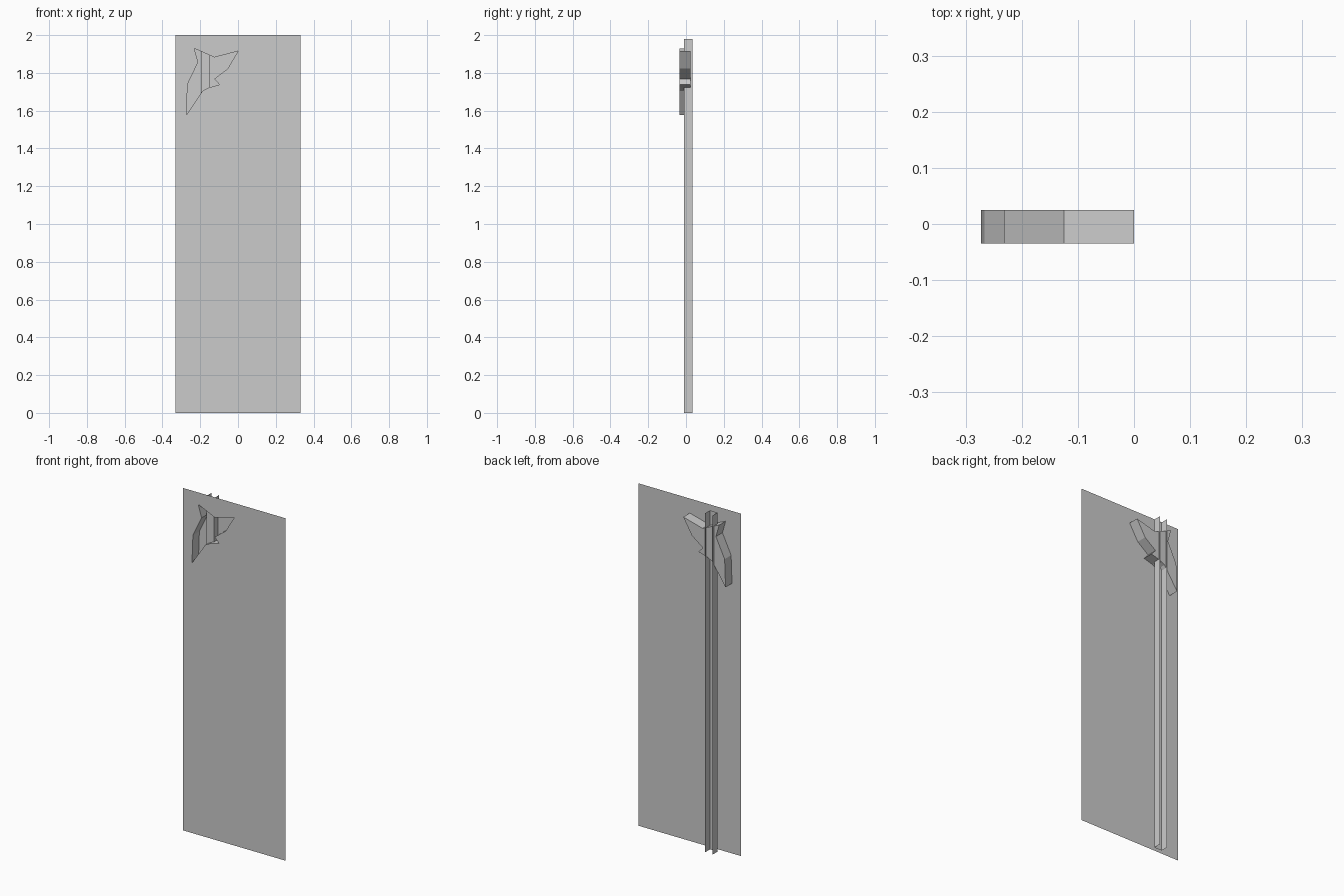
import bpy, bmesh

if "Cube" in bpy.data.objects:
    bpy.data.objects.remove(bpy.data.objects["Cube"])

FRONT, RECESS = -0.035, 0.025      # panel plane and back of the cut-out
RAIL_FRONT, RAIL_BACK = -0.01, 0.035

# Outline of the pointed cut-out (x, z)
star = [(-0.232, 1.93), (-0.125, 1.882), (0.0, 1.915), (-0.055, 1.822),
        (-0.126, 1.768), (-0.098, 1.738), (-0.155, 1.722), (-0.187, 1.705),
        (-0.273, 1.577), (-0.267, 1.74), (-0.211, 1.857)]
sheet = [(-0.33, 0), (0.33, 0), (0.33, 2), (-0.33, 2)]


def loop(bm, pts, y):
    verts = [bm.verts.new((x, y, z)) for x, z in pts]
    edges = [bm.edges.new((verts[i - 1], verts[i])) for i in range(len(verts))]
    return verts, edges


def finish(bm, name):
    me = bpy.data.meshes.new(name)
    bm.to_mesh(me)
    bm.free()
    ob = bpy.data.objects.new(name, me)
    bpy.context.collection.objects.link(ob)
    return ob


# Flat panel with the cut-out
bm = bmesh.new()
edges = loop(bm, sheet, FRONT)[1] + loop(bm, star, FRONT)[1]
bmesh.ops.triangle_fill(bm, use_beauty=True, edges=edges, normal=(0, -1, 0))
bmesh.ops.dissolve_limit(bm, angle_limit=0.01, verts=bm.verts[:], edges=bm.edges[:])
finish(bm, "panel")

# Recessed pocket: side walls and back
bm = bmesh.new()
a, _ = loop(bm, star, FRONT)
b, _ = loop(bm, star, RECESS)
for i in range(len(star)):
    bm.faces.new((a[i - 1], a[i], b[i], b[i - 1]))
bm.faces.new(b)
bmesh.ops.recalc_face_normals(bm, faces=bm.faces[:])
finish(bm, "recessed_pocket")

# Thin channel rail behind the panel, open to the back
bm = bmesh.new()
profile = [(-0.197, RAIL_BACK), (-0.197, RAIL_FRONT),
           (-0.148, RAIL_FRONT), (-0.148, RAIL_BACK)]
low = [bm.verts.new((x, y, 0)) for x, y in profile]
top = [bm.verts.new((x, y, 1.98)) for x, y in profile]
for i in range(3):
    bm.faces.new((low[i], low[i + 1], top[i + 1], top[i]))
finish(bm, "channel_rail")
